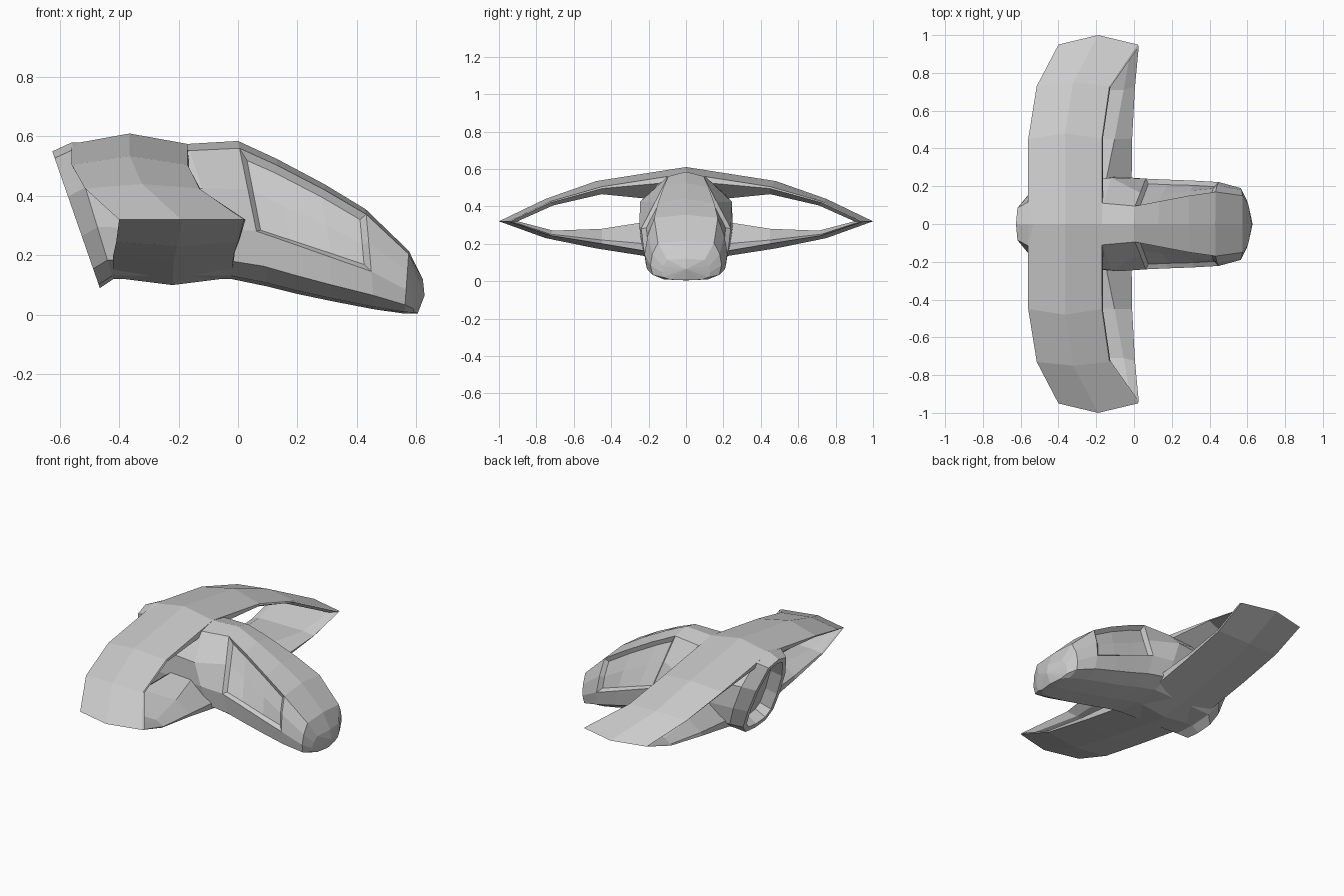
import bpy, bmesh
from mathutils import Vector

if "Cube" in bpy.data.objects:
    bpy.data.objects.remove(bpy.data.objects["Cube"])


def make_object(name, bm):
    mesh = bpy.data.meshes.new(name)
    bm.to_mesh(mesh)
    bm.free()
    ob = bpy.data.objects.new(name, mesh)
    bpy.context.collection.objects.link(ob)
    return ob


def loft(sections, cyclic=False):
    """Bridge equal closed sections; returns bmesh, face grid and end caps."""
    bm = bmesh.new()
    rings = [[bm.verts.new(p) for p in s] for s in sections]
    n, count = len(rings[0]), len(rings)
    grid = []
    for i in range(count if cyclic else count - 1):
        a, b = rings[i], rings[(i + 1) % count]
        grid.append([bm.faces.new((a[j], a[(j + 1) % n], b[(j + 1) % n], b[j]))
                     for j in range(n)])
    caps = [] if cyclic else [bm.faces.new(rings[0]), bm.faces.new(rings[-1])]
    bmesh.ops.recalc_face_normals(bm, faces=bm.faces)
    return bm, grid, caps


# Loop wing: y, rear x, front x, edge z, outer crown (y, z), inner face (y, z)
half = [
    (0.00, -0.56, -0.17, 0.575, 0.00, 0.61, 0.00, 0.42),
    (0.45, -0.56, -0.17, 0.505, 0.48, 0.535, 0.45, 0.465),
    (0.73, -0.515, -0.13, 0.425, 0.75, 0.44, 0.71, 0.405),
    (0.95, -0.40, 0.02, 0.32, 1.00, 0.32, 0.90, 0.32),
    (0.73, -0.41, 0.00, 0.245, 0.75, 0.23, 0.71, 0.27),
    (0.45, -0.42, -0.015, 0.20, 0.48, 0.175, 0.45, 0.28),
    (0.00, -0.42, -0.02, 0.125, 0.00, 0.10, 0.00, 0.35),
]


def wing_section(st, side):
    y, xb, xf, z, yo, zo, yi, zi = st
    ym, zm = y + (yi - y) * 0.25, z + (zi - z) * 0.25
    drop = abs(zi - z)
    pts = [(xb, y, z), ((xb + xf) / 2, yo, zo), (xf, y, z), (xf + 0.005, ym, zm),
           (xf - 0.04 - drop * 0.6, yi, zi), (xb + 0.04 + drop * 0.6, yi, zi),
           (xb + 0.005, ym, zm)]
    return [(px, py * side, pz) for px, py, pz in pts]


bm, _, _ = loft([wing_section(s, 1) for s in half] +
                [wing_section(s, -1) for s in half[-2:0:-1]], cyclic=True)
make_object("loop_wing", bm)

# Fuselage: top x, top z, bottom x, bottom z, top / shoulder / widest half width
stations = [
    (-0.625, 0.55, -0.465, 0.09, 0.085, 0.14, 0.155),
    (-0.56, 0.58, -0.42, 0.12, 0.12, 0.20, 0.22),
    (-0.17, 0.575, -0.02, 0.12, 0.11, 0.245, 0.25),
    (0.00, 0.585, 0.10, 0.095, 0.095, 0.165, 0.24),
    (0.13, 0.525, 0.20, 0.07, 0.12, 0.175, 0.235),
    (0.29, 0.44, 0.32, 0.045, 0.15, 0.195, 0.23),
    (0.43, 0.355, 0.46, 0.018, 0.17, 0.205, 0.222),
    (0.575, 0.215, 0.56, 0.004, 0.15, 0.18, 0.19),
    (0.622, 0.12, 0.605, 0.005, 0.10, 0.125, 0.13),
]


def hull_section(st, end=0.0):
    xt, zt, xb, zb, wt, ws, wm = st
    side = [(0.05, wt), (0.33, ws), (0.62, wm), (0.86, wm * 0.94), (0.975, wm * 0.62)]
    outline = [(0, 0)] + side + [(1, 0)] + [(f, -y) for f, y in reversed(side)]
    # the nose section bends back toward its sides
    return [(xt + (xb - xt) * f - end * abs(y), y, zt + (zb - zt) * f)
            for f, y in outline]


bm, grid, caps = loft([hull_section(s, 0.15 if s is stations[-1] else 0)
                       for s in stations])

# Rounded nose tip
tip = bmesh.ops.poke(bm, faces=[caps[1]])["verts"][0]
tip.co = (0.628, 0, 0.065)

# Recessed side panels
for cols in ((1, 2), (9, 10)):
    panel = [grid[i][j] for i in range(3, 6) for j in cols]
    bmesh.ops.inset_region(bm, faces=panel, thickness=0.02, depth=-0.02,
                           use_even_offset=True)

# Hollow engine opening at the rear
bmesh.ops.inset_region(bm, faces=[caps[0]], thickness=0.03, use_even_offset=True)
bmesh.ops.inset_region(bm, faces=[caps[0]], thickness=0.015, depth=-0.07,
                       use_even_offset=True)
make_object("fuselage", bm)
